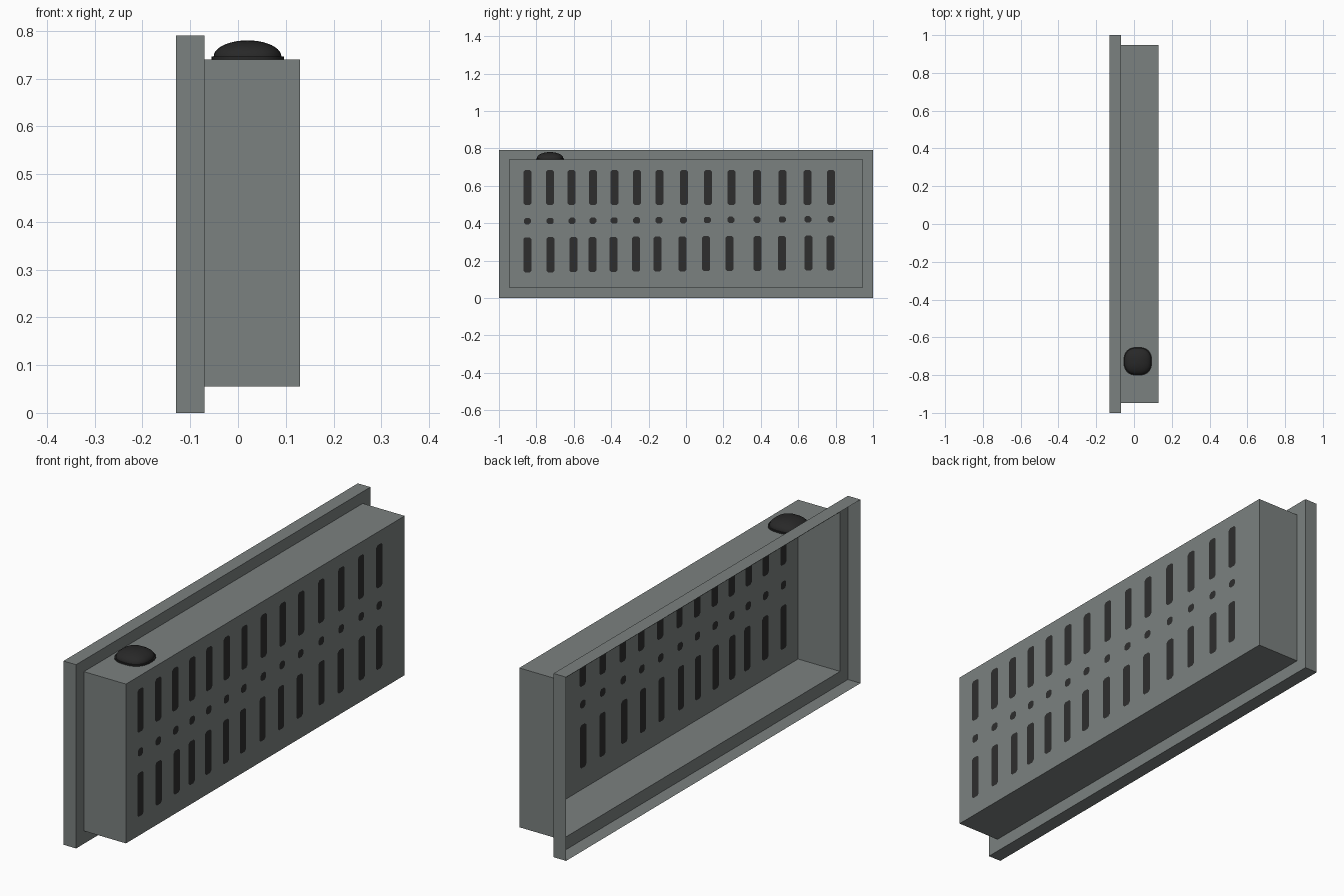
import bpy, bmesh, math
from mathutils import Vector
from mathutils.geometry import delaunay_2d_cdt

if "Cube" in bpy.data.objects:
    bpy.data.objects.remove(bpy.data.objects["Cube"])


def material(name, rgb):
    m = bpy.data.materials.new(name)
    m.diffuse_color = (*rgb, 1)
    m.use_nodes = True
    m.node_tree.nodes["Principled BSDF"].inputs["Base Color"].default_value = m.diffuse_color
    return m


grey = material("grey_green_metal", (0.198, 0.220, 0.214))
dark = material("slot_dark", (0.027, 0.027, 0.027))
black = material("knob_black", (0.021, 0.021, 0.021))


def finish(bm, name, mats):
    bmesh.ops.remove_doubles(bm, verts=bm.verts, dist=1e-5)
    me = bpy.data.meshes.new(name)
    bm.to_mesh(me)
    bm.free()
    for m in mats:
        me.materials.append(m)
    ob = bpy.data.objects.new(name, me)
    bpy.context.collection.objects.link(ob)
    return ob


def bridge(bm, a, b):
    for i in range(len(a)):
        j = (i + 1) % len(a)
        bm.faces.new((a[i], a[j], b[j], b[i]))


# Thin open tray: wide rim, step inwards, deep walls
def rect(hy, z0, z1):
    return [(-hy, z0), (hy, z0), (hy, z1), (-hy, z1)]


outer, inner = rect(1.0, 0.0, 0.79), rect(0.947, 0.055, 0.74)
bm = bmesh.new()
rings = [[bm.verts.new((x, y, z)) for y, z in r]
         for x, r in ((-0.13, outer), (-0.07, outer), (-0.07, inner), (0.13, inner))]
for a, b in zip(rings, rings[1:]):
    bridge(bm, a, b)


# Slotted end panel: slot outlines are cut into the flat sheet
def slot(y, z0, z1, w):
    c = 0.009
    h = w / 2
    return [(y - h + c, z0), (y + h - c, z0), (y + h, z0 + c), (y + h, z1 - c),
            (y + h - c, z1), (y - h + c, z1), (y - h, z1 - c), (y - h, z0 + c)]


upper = [-.848, -.727, -.612, -.497, -.382, -.262, -.142,
         -.011, .118, .243, .38, .516, .65, .775]
lower = [-.848, -.725, -.602, -.5, -.388, -.267, -.152,
         -.019, .107, .233, .382, .513, .655, .773]
loops = [inner]
for i, (u, l) in enumerate(zip(upper, lower)):
    t = i / 13
    loops.append(slot(u, 0.498, 0.684, 0.043))
    loops.append(slot((u * 2 + l) / 3, 0.394 + 0.01 * t, 0.428 + 0.01 * t, 0.037))
    loops.append(slot(l, 0.136 + 0.012 * t, 0.324 + 0.01 * t, 0.043))
pts, polys = [], []
for lp in loops:
    polys.append(list(range(len(pts), len(pts) + len(lp))))
    pts += [Vector(p) for p in lp]
cv, _, cf, _, _, origin = delaunay_2d_cdt(pts, [], polys, 0, 1e-6)
vs = [bm.verts.new((0.13, p[0], p[1])) for p in cv]
for f, src in zip(cf, origin):
    face = bm.faces.new([vs[i] for i in f])
    face.material_index = 1 if any(s > 0 for s in src) else 0
finish(bm, "slotted_tray", [grey, dark])

# Rounded-square domed knob with a thin base collar
N = 40
CX, CY = 0.02, -0.727


def ring(bm, r, z):
    out = []
    for i in range(N):
        a = 2 * math.pi * i / N
        c, s = math.cos(a), math.sin(a)
        k = r / (abs(c) ** 2.5 + abs(s) ** 2.5) ** (1 / 2.5)
        out.append(bm.verts.new((CX + c * k, CY + s * k, z)))
    return out


bm = bmesh.new()
profile = [(0.076, 0.740), (0.076, 0.746), (0.071, 0.746)]
for i in range(1, 10):
    a = i / 10 * math.pi / 2
    profile.append((0.071 * math.cos(a), 0.746 + 0.034 * math.sin(a)))
rs = [ring(bm, r, z) for r, z in profile]
for a, b in zip(rs, rs[1:]):
    bridge(bm, a, b)
bm.faces.new(rs[0][::-1])
tip = bm.verts.new((CX, CY, 0.78))
for i in range(N):
    bm.faces.new((rs[-1][i], rs[-1][(i + 1) % N], tip))
knob = finish(bm, "domed_knob", [black])
bpy.context.view_layer.objects.active = knob
knob.select_set(True)
bpy.ops.object.shade_smooth_by_angle(angle=math.radians(40))
